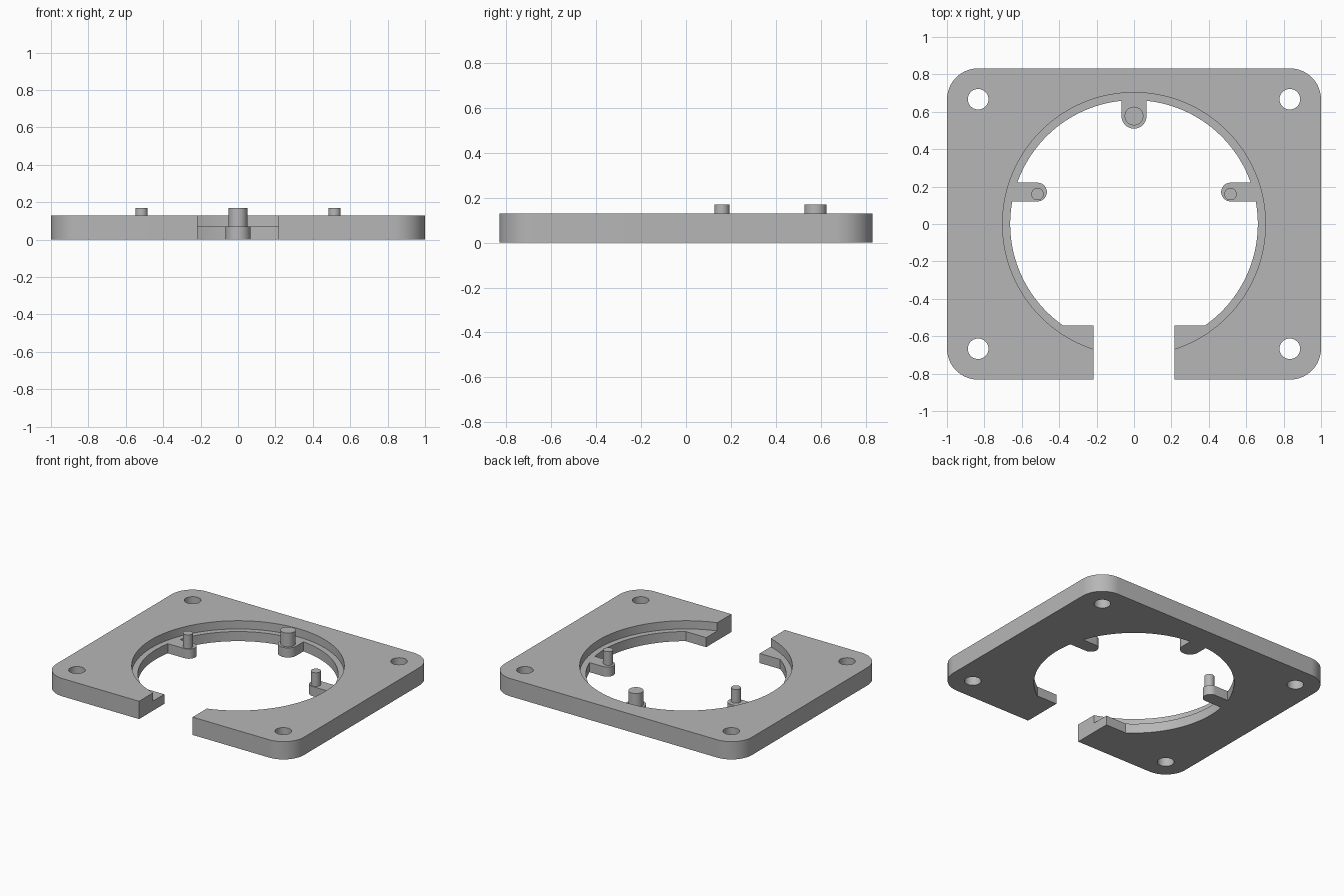
import bpy, bmesh
from math import sin, cos, pi, asin

cube = bpy.data.objects.get("Cube")
if cube:
    bpy.data.objects.remove(cube, do_unlink=True)

THICK, LEDGE, PIN_TOP = 0.13, 0.07, 0.17
BELOW, ABOVE = -0.1, 0.3

grey = bpy.data.materials.new("plain grey")
grey.use_nodes = True
colour = (0.47, 0.47, 0.47, 1)
grey.diffuse_color = colour
grey.node_tree.nodes["Principled BSDF"].inputs["Base Color"].default_value = colour


def arc(cx, cy, r, start, end, steps):
    return [(cx + r * cos(start + (end - start) * i / steps),
             cy + r * sin(start + (end - start) * i / steps)) for i in range(steps + 1)]


def circle(cx, cy, r, steps=48):
    return arc(cx, cy, r, 0, 2 * pi, steps)[:-1]


def prism(name, outline, z0, z1):
    """Extrude a counter-clockwise outline from z0 to z1."""
    bm = bmesh.new()
    face = bm.faces.new([bm.verts.new((x, y, z0)) for x, y in outline])
    top = bmesh.ops.extrude_face_region(bm, geom=[face])["geom"]
    bmesh.ops.translate(bm, vec=(0, 0, z1 - z0),
                        verts=[v for v in top if isinstance(v, bmesh.types.BMVert)])
    bmesh.ops.recalc_face_normals(bm, faces=bm.faces)
    mesh = bpy.data.meshes.new(name)
    bm.to_mesh(mesh)
    bm.free()
    mesh.materials.append(grey)
    obj = bpy.data.objects.new(name, mesh)
    bpy.context.collection.objects.link(obj)
    return obj


def activate(obj):
    bpy.ops.object.select_all(action='DESELECT')
    obj.select_set(True)
    bpy.context.view_layer.objects.active = obj


def combine(target, other, operation):
    activate(target)
    mod = target.modifiers.new("combine", 'BOOLEAN')
    mod.operation, mod.solver, mod.object = operation, 'EXACT', other
    bpy.ops.object.modifier_apply(modifier=mod.name)
    bpy.data.objects.remove(other, do_unlink=True)


# Rounded mounting plate
outline = []
for i, (sx, sy) in enumerate([(1, 1), (-1, 1), (-1, -1), (1, -1)]):
    outline += arc(sx * 0.833, sy * 0.665, 0.167, i * pi / 2, (i + 1) * pi / 2, 16)
plate = prism("mounting_plate", outline, 0, THICK)

# Stepped round opening, flat along the front edge of its lower ledge
flat = asin(0.54 / 0.66)
combine(plate, prism("recess", circle(0, 0, 0.703, 128), LEDGE, ABOVE), 'DIFFERENCE')
combine(plate, prism("opening", arc(0, 0, 0.662, -flat, pi + flat, 112), BELOW, ABOVE), 'DIFFERENCE')

# Front slot and corner screw holes
slot = [(-0.216, -1), (0.216, -1), (0.216, -0.45), (-0.216, -0.45)]
combine(plate, prism("slot", slot, BELOW, ABOVE), 'DIFFERENCE')
for sx in (-1, 1):
    for sy in (-1, 1):
        combine(plate, prism("screw_hole", circle(sx * 0.833, sy * 0.667, 0.055), BELOW, ABOVE), 'DIFFERENCE')

# Round-ended tabs pointing inwards
back_tab = arc(0, 0.577, 0.067, pi, 2 * pi, 24) + [(0.067, 0.68), (-0.067, 0.68)]
left_tab = arc(0.516, 0.171, 0.05, pi / 2, 3 * pi / 2, 24) + [(0.68, 0.121), (0.68, 0.221)]
right_tab = [(-x, y) for x, y in reversed(left_tab)]
for tab in (back_tab, left_tab, right_tab):
    combine(plate, prism("tab", tab, 0, LEDGE), 'UNION')

# Locating pins standing on the tabs
pins = [prism("back_pin", circle(0, 0.577, 0.05), LEDGE, PIN_TOP),
        prism("left_pin", circle(0.516, 0.16, 0.033), LEDGE, PIN_TOP),
        prism("right_pin", circle(-0.516, 0.16, 0.033), LEDGE, PIN_TOP)]

for obj in [plate] + pins:
    activate(obj)
    bpy.ops.object.shade_smooth_by_angle(angle=pi / 6)
